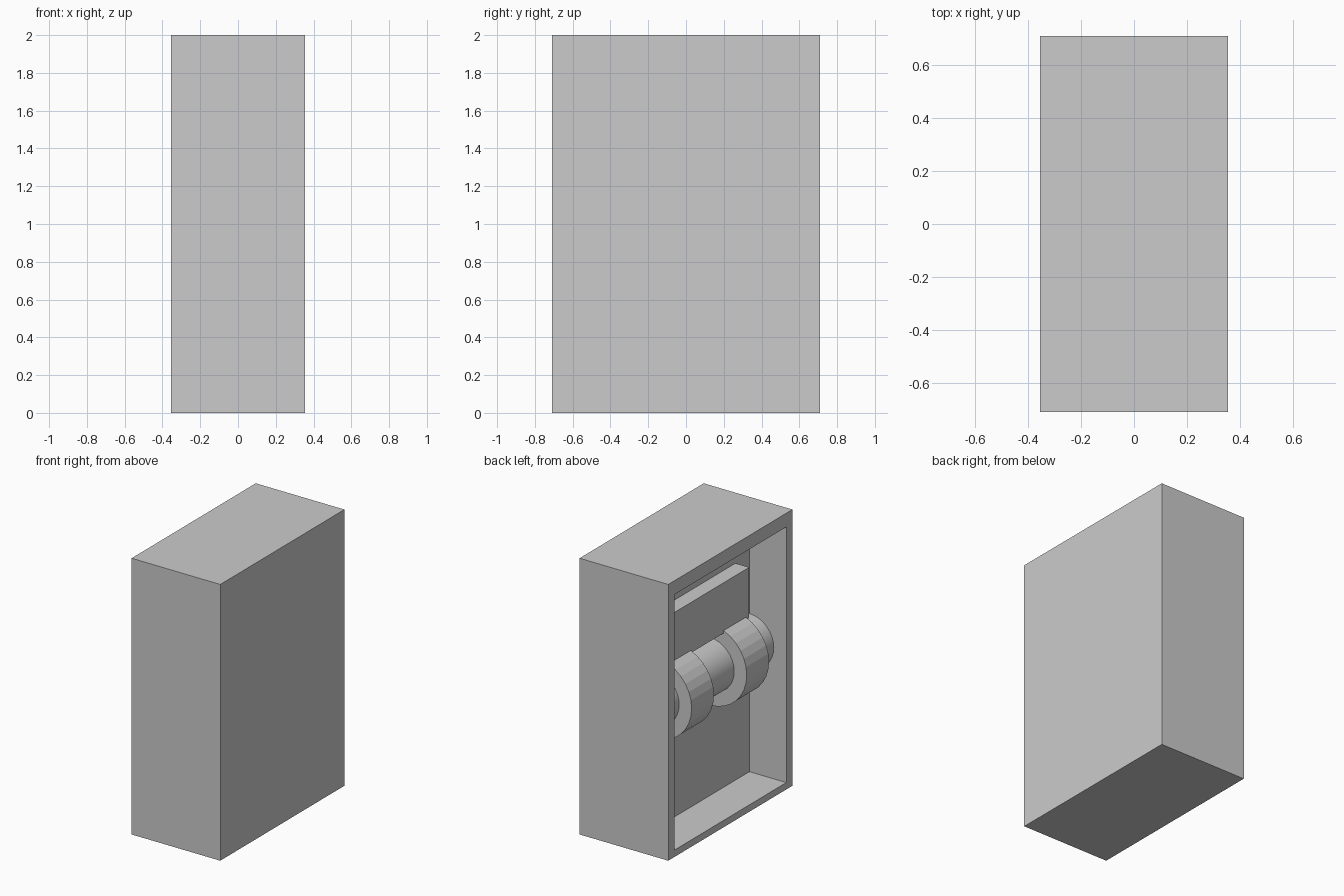
import bpy, bmesh, math
from mathutils import Matrix

if "Cube" in bpy.data.objects:
    bpy.data.objects.remove(bpy.data.objects["Cube"])

W, D, H = 0.71, 1.42, 2.0      # outer size
PANEL_X = -0.06                # depth of the recessed panel
AXIS_Z = 1.0                   # height of the roller axis


def finish(bm, name):
    bmesh.ops.recalc_face_normals(bm, faces=bm.faces)
    mesh = bpy.data.meshes.new(name)
    bm.to_mesh(mesh)
    bm.free()
    ob = bpy.data.objects.new(name, mesh)
    bpy.context.collection.objects.link(ob)
    return ob


def box_bm(x0, x1, y0, y1, z0, z1):
    bm = bmesh.new()
    m = Matrix.Translation(((x0 + x1) / 2, (y0 + y1) / 2, (z0 + z1) / 2))
    m = m @ Matrix.Diagonal((x1 - x0, y1 - y0, z1 - z0, 1))
    bmesh.ops.create_cube(bm, size=1, matrix=m)
    return bm


def roller(name, radius, y0, y1, sides, smooth=False):
    bm = bmesh.new()
    m = Matrix.Translation((PANEL_X, (y0 + y1) / 2, AXIS_Z)) @ Matrix.Rotation(math.pi / 2, 4, 'X')
    bmesh.ops.create_cone(bm, cap_ends=True, segments=sides, radius1=radius,
                          radius2=radius, depth=y1 - y0, matrix=m)
    for f in bm.faces:
        f.smooth = smooth and len(f.verts) == 4
    return finish(bm, name)


# Housing: solid box with a recess in its left side
bm = box_bm(-W / 2, W / 2, -D / 2, D / 2, 0, H)
bm.faces.ensure_lookup_table()
side = min(bm.faces, key=lambda f: f.calc_center_median().x)
bmesh.ops.inset_individual(bm, faces=[side], thickness=0.07)
for v in side.verts:
    v.co.y = math.copysign(0.64, v.co.y)
    v.co.z = 1.9 if v.co.z > 1 else 0.05
floor = bmesh.ops.extrude_discrete_faces(bm, faces=[side])["faces"][0]
for v in floor.verts:
    v.co.x = PANEL_X
finish(bm, "housing")

# Ledge block above the rollers
finish(box_bm(-0.17, PANEL_X + 0.01, -0.48, 0.48, 1.255, 1.62), "ledge_block")

# Shaft from wall to wall, and two thick rollers on it
roller("shaft", 0.195, -0.645, 0.645, 32, smooth=True)
for label, s in (("front", -1), ("back", 1)):
    roller(label + "_roller", 0.295, s * 0.315 - 0.1275, s * 0.315 + 0.1275, 32)
